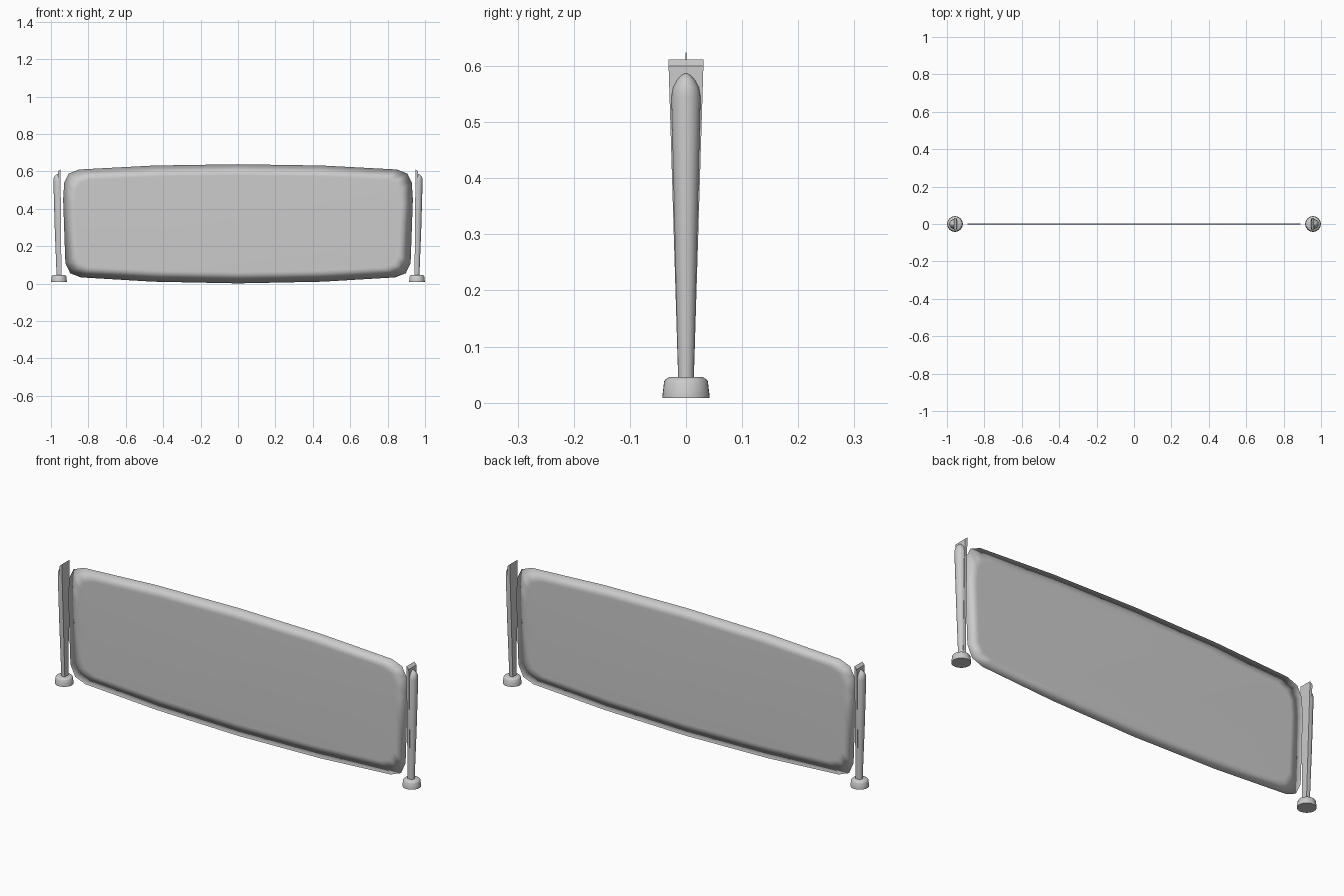
import bpy, bmesh
from math import pi, sin, cos

if "Cube" in bpy.data.objects:
    bpy.data.objects.remove(bpy.data.objects["Cube"])

POST_X = 0.957


def make(name, rings, closed=True, mirror=False, angle=None):
    """Loft equal-length rings of points into a capped mesh."""
    bm = bmesh.new()
    loops = [[bm.verts.new(p) for p in r] for r in rings]
    n = len(loops[0])
    for a, b in zip(loops, loops[1:]):
        for i in range(n):
            j = (i + 1) % n
            bm.faces.new((a[i], a[j], b[j], b[i]))
    if closed:
        bm.faces.new(loops[0])
        bm.faces.new(loops[-1])
    bmesh.ops.recalc_face_normals(bm, faces=bm.faces)
    me = bpy.data.meshes.new(name)
    bm.to_mesh(me)
    bm.free()
    ob = bpy.data.objects.new(name, me)
    bpy.context.collection.objects.link(ob)
    bpy.context.view_layer.objects.active = ob
    ob.select_set(True)
    if angle is None:
        me.shade_smooth()
    else:
        bpy.ops.object.shade_smooth_by_angle(angle=angle)
    ob.select_set(False)
    if mirror:
        m = ob.modifiers.new("mirror", 'MIRROR')
        m.use_axis[0] = True
        m.use_mirror_merge = False
    return ob


# Bowed banner panel: thin pillow sharing one smooth rim
half = [(0, 0.638), (0.45, 0.631), (0.85, 0.610), (0.905, 0.588),
        (0.929, 0.54), (0.935, 0.45), (0.923, 0.11), (0.897, 0.055),
        (0.84, 0.033), (0.45, 0.010), (0, 0.001)]
outline = half + [(-x, z) for x, z in half[-2:0:-1]]
zc = 0.32


def panel_ring(y, sx, sz):
    return [(x * sx, y, zc + (z - zc) * sz) for x, z in outline]


make("banner_panel", [panel_ring(-0.002, 0.93, 0.81),
                      panel_ring(0, 1, 1),
                      panel_ring(0.002, 0.93, 0.81)])

# Round feet
foot_profile = [(0.042, 0.008), (0.042, 0.012), (0.039, 0.038),
                (0.036, 0.042), (0.029, 0.046)]
make("post_feet", [[(POST_X + r * cos(2 * pi * i / 32), r * sin(2 * pi * i / 32), z)
                    for i in range(32)] for r, z in foot_profile],
     mirror=True, angle=0.6)

# Flat tapered backing plates with a sloped top edge
make("post_plates", [
    [(0.944, -0.014, 0.044), (0.958, -0.014, 0.044),
     (0.958, 0.014, 0.044), (0.944, 0.014, 0.044)],
    [(0.949, -0.031, 0.612), (0.962, -0.031, 0.600),
     (0.962, 0.031, 0.600), (0.949, 0.031, 0.612)]],
    mirror=True, angle=0.5)

# Half-round outer spines ending in a pointed dome
# each row: z, inner x, depth, half width
spine = [(0.044, 0.956, 0.014, 0.014), (0.30, 0.959, 0.021, 0.020),
         (0.545, 0.961, 0.026, 0.026), (0.562, 0.961, 0.025, 0.023),
         (0.575, 0.961, 0.019, 0.016), (0.583, 0.961, 0.011, 0.009),
         (0.587, 0.961, 0.003, 0.002)]
make("post_spines", [[(x + d * cos(a), w * sin(a), z)
                      for a in [-pi / 2 + pi * i / 16 for i in range(17)]]
                     for z, x, d, w in spine],
     mirror=True, angle=0.8)
